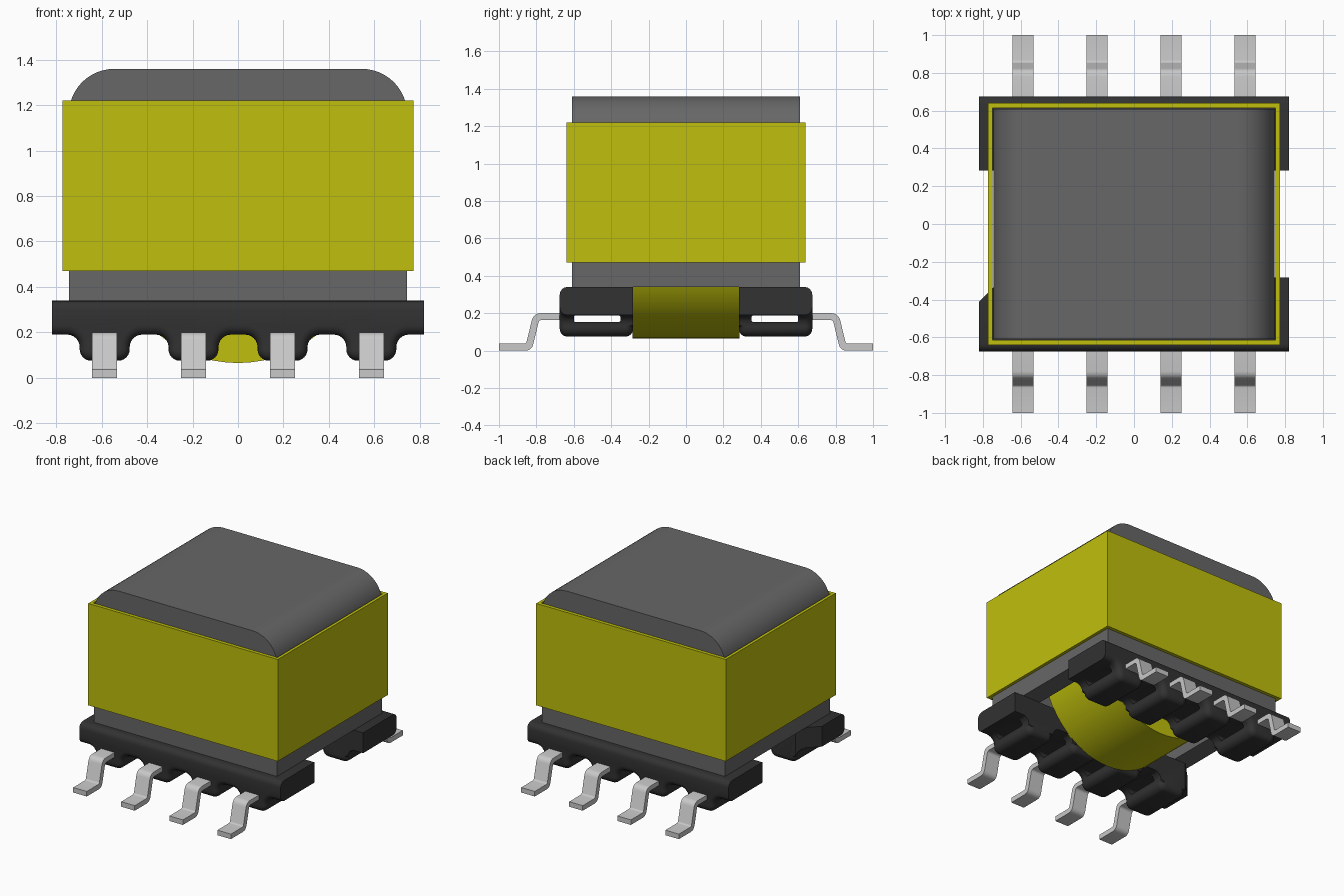
import bpy, bmesh, math
from mathutils import Vector

cube = bpy.data.objects.get("Cube")
if cube:
    bpy.data.objects.remove(cube, do_unlink=True)


def material(name, rgb, rough=0.5):
    m = bpy.data.materials.new(name)
    m.use_nodes = True
    m.diffuse_color = (*rgb, 1)
    bsdf = m.node_tree.nodes["Principled BSDF"]
    bsdf.inputs["Base Color"].default_value = (*rgb, 1)
    bsdf.inputs["Roughness"].default_value = rough
    return m


YELLOW = material("yellow tape", (0.52, 0.52, 0.004))
GREY = material("ferrite grey", (0.135, 0.135, 0.135))
BLACK = material("black plastic", (0.032, 0.032, 0.032))
METAL = material("tinned metal", (0.58, 0.58, 0.58))


def rounded(corners, steps=6):
    """Turn (a, b, radius) corners into a 2D outline with true arcs."""
    out = []
    for i, (a, b, r) in enumerate(corners):
        p = Vector((a, b))
        if r == 0:
            out.append(p)
            continue
        u = (Vector(corners[i - 1][:2]) - p).normalized()
        w = (Vector(corners[(i + 1) % len(corners)][:2]) - p).normalized()
        half = u.angle(w) / 2
        mid = (u + w).normalized()
        centre = p + mid * (r / math.sin(half))
        sweep = math.pi / 2 - half
        side = (u - mid * u.dot(mid)).normalized()
        for k in range(steps + 1):
            t = sweep * (1 - 2 * k / steps)
            out.append(centre + r * (side * math.sin(t) - mid * math.cos(t)))
    return out


def extrude(name, outline, axis, lo, hi, mat, bevel=None):
    """Extrude an outline along an axis; bevel picks edges by rule."""
    place = {"x": lambda p, d: (d, p.x, p.y), "y": lambda p, d: (p.x, d, p.y),
             "z": lambda p, d: (p.x, p.y, d)}[axis]
    bm = bmesh.new()
    rings = [[bm.verts.new(place(p, d)) for p in outline] for d in (lo, hi)]
    n = len(outline)
    bm.faces.new(rings[0])
    bm.faces.new(rings[1][::-1])
    for i in range(n):
        j = (i + 1) % n
        bm.faces.new((rings[0][j], rings[0][i], rings[1][i], rings[1][j]))
    bmesh.ops.recalc_face_normals(bm, faces=bm.faces)
    if bevel:
        bmesh.ops.bevel(bm, geom=[e for e in bm.edges if bevel(e)], offset=0.04,
                        segments=4, profile=0.5, affect='EDGES')
        bmesh.ops.recalc_face_normals(bm, faces=bm.faces)
    mesh = bpy.data.meshes.new(name)
    bm.to_mesh(mesh)
    bm.free()
    obj = bpy.data.objects.new(name, mesh)
    bpy.context.collection.objects.link(obj)
    mesh.materials.append(mat)
    return obj


def select(obj):
    bpy.ops.object.select_all(action='DESELECT')
    obj.select_set(True)
    bpy.context.view_layer.objects.active = obj


def cut(obj, cutter):
    select(obj)
    mod = obj.modifiers.new("cut", 'BOOLEAN')
    mod.operation = 'DIFFERENCE'
    mod.solver = 'EXACT'
    mod.object = cutter
    bpy.ops.object.modifier_apply(modifier=mod.name)
    bpy.data.objects.remove(cutter, do_unlink=True)


def smooth(obj):
    select(obj)
    bpy.ops.object.shade_smooth_by_angle(angle=math.radians(35))


def rect(a, b, r=0):
    return rounded([(-a, -b, r), (a, -b, r), (a, b, r), (-a, b, r)])


# Ferrite core with rounded top shoulders and a cavity for the winding
core = extrude("core", rounded([(-0.745, 0.34, 0), (0.745, 0.34, 0),
               (0.745, 1.36, 0.2), (-0.745, 1.36, 0.2)], 12), "y", -0.61, 0.61, GREY)
cut(core, extrude("cavity", rect(0.6, 0.5), "z", 0.2, 1.2, GREY))
smooth(core)

# Tape band wrapped round the core
tape = extrude("tape_band", rect(0.772, 0.64), "z", 0.47, 1.22, YELLOW)
cut(tape, extrude("tape_inside", rect(0.75, 0.615), "z", 0.3, 1.4, YELLOW))

# Winding, a drum lying along y
drum = [Vector((0.55 * math.cos(t * math.pi / 32), 0.615 + 0.55 * math.sin(t * math.pi / 32)))
        for t in range(64)]
smooth(extrude("winding", drum, "y", -0.287, 0.287, YELLOW))

# Outline of a base rail with four rounded feet
PINS = (-0.587, -0.196, 0.196, 0.587)
FOOT = 0.11
rail = [(-0.82, 0.34, 0), (-0.82, 0.19, 0)]
for x in PINS:
    rail += [(x - FOOT, 0.19, 0.055), (x - FOOT, 0.075, 0.05),
             (x + FOOT, 0.075, 0.05), (x + FOOT, 0.19, 0.055)]
rail += [(0.82, 0.19, 0), (0.82, 0.34, 0)]

# Gull-wing pin outline in y and z, front side
pin = [(-1, 0, 0), (-0.825, 0, 0.04), (-0.785, 0.165, 0.02), (-0.63, 0.165, 0),
       (-0.63, 0.2, 0), (-0.815, 0.2, 0.045), (-0.855, 0.037, 0.015), (-1, 0.037, 0)]

for side, sign in (("front", 1), ("back", -1)):
    outer, inner = -0.675 * sign, -0.283 * sign

    # Soften the outer rim and the lower inner rim of each foot
    def rim(e):
        a, b = (v.co for v in e.verts)
        if abs(a.y - b.y) > 0.01 or (abs(a.x) > 0.81 and abs(b.x) > 0.81 and a.x * b.x > 0):
            return False
        return abs(a.y - outer) < 0.01 or max(a.z, b.z) < 0.135

    base = extrude(side + "_rail", rounded(rail), "y", outer, inner, BLACK, rim)

    # Wire slot running through all the feet
    slot = rounded([(-0.6 * sign, 0.152, 0.012), (-0.35 * sign, 0.152, 0.012),
                    (-0.35 * sign, 0.189, 0.012), (-0.6 * sign, 0.189, 0.012)])
    cut(base, extrude("slot", slot, "x", -1, 1, BLACK))
    if sign == 1:
        # Chamfered corner marking the first pin
        corner = [Vector(p) for p in ((-0.9, -0.49), (-0.67, -0.26), (-0.9, -0.26))]
        cut(base, extrude("chamfer", corner, "z", 0, 0.5, BLACK))
    smooth(base)

    # Pins
    outline = rounded([(y * sign, z, r) for y, z, r in pin], 4)
    for i, x in enumerate(PINS):
        smooth(extrude(f"{side}_pin_{i + 1}", outline, "x", x - 0.055, x + 0.055, METAL))
